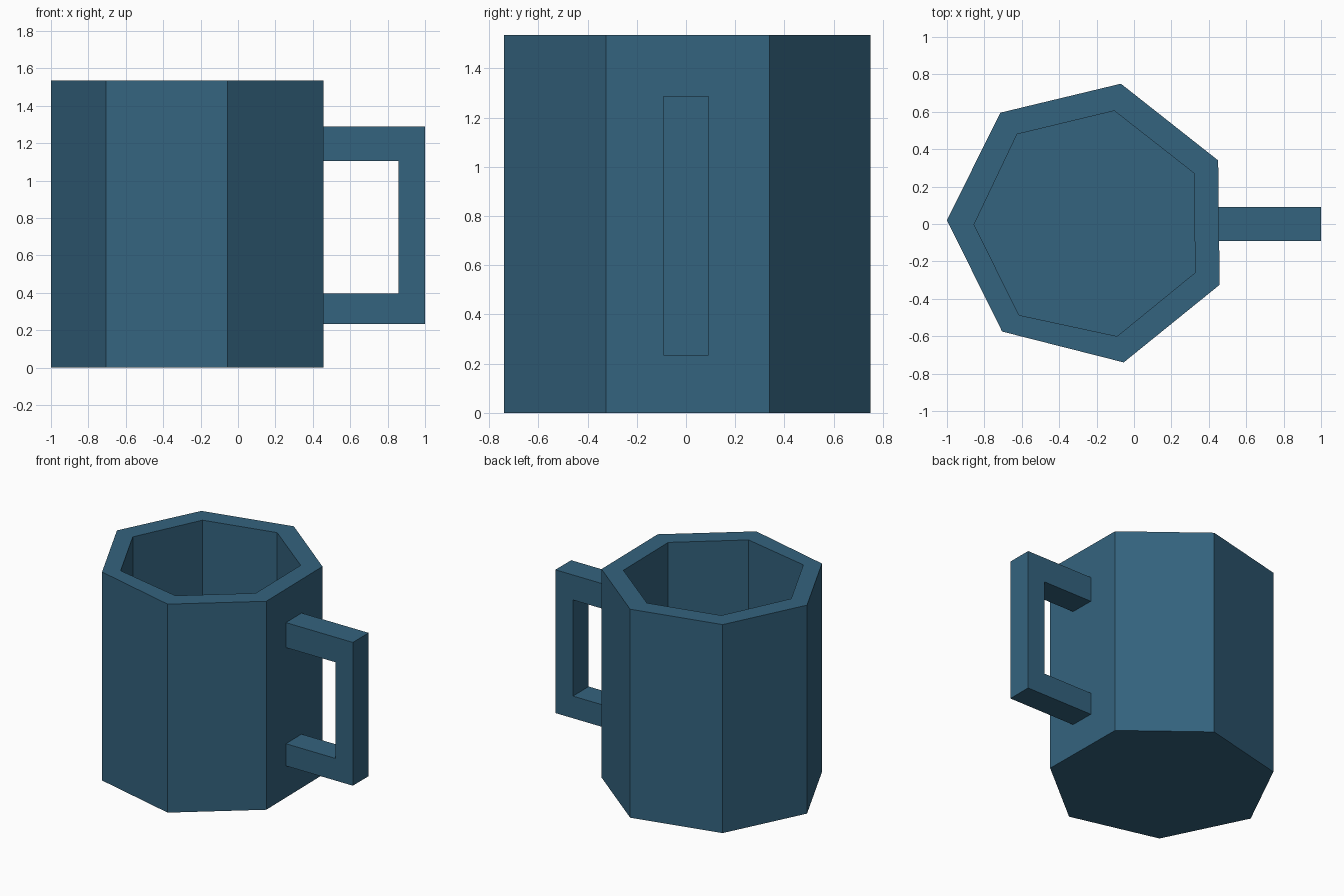
import bpy
import bmesh

if "Cube" in bpy.data.objects:
    bpy.data.objects.remove(bpy.data.objects["Cube"])

HEIGHT = 1.535
FLOOR = 0.14

blue = bpy.data.materials.new("slate_blue")
blue.diffuse_color = (0.034, 0.125, 0.21, 1)
blue.use_nodes = True
blue.node_tree.nodes["Principled BSDF"].inputs["Base Color"].default_value = blue.diffuse_color


def finish(name, bm):
    bmesh.ops.recalc_face_normals(bm, faces=bm.faces[:])
    mesh = bpy.data.meshes.new(name)
    bm.to_mesh(mesh)
    bm.free()
    mesh.materials.append(blue)
    obj = bpy.data.objects.new(name, mesh)
    bpy.context.collection.objects.link(obj)
    return obj


def bridge(bm, a, b):
    n = len(a)
    for i in range(n):
        j = (i + 1) % n
        bm.faces.new((a[i], a[j], b[j], b[i]))


# Mug body: slightly irregular seven-sided walls, rim and hollow
outer = [(-1, 0.02), (-0.715, 0.595), (-0.07, 0.75), (0.45, 0.34),
         (0.458, -0.325), (-0.055, -0.74), (-0.705, -0.575)]
inner = [(-0.855, -0.003), (-0.625, 0.48), (-0.105, 0.605), (0.32, 0.272),
         (0.327, -0.26), (-0.09, -0.6), (-0.615, -0.487)]
bm = bmesh.new()
rings = [[bm.verts.new((x, y, z)) for x, y in loop]
         for loop, z in ((outer, 0), (outer, HEIGHT), (inner, HEIGHT), (inner, FLOOR))]
for a, b in zip(rings, rings[1:]):
    bridge(bm, a, b)
bm.faces.new(rings[0])
bm.faces.new(rings[-1])
finish("mug_body", bm)

# Handle: C-shaped profile extruded across y, ends sunk into the wall
profile = [(0.42, 0.233), (1, 0.233), (1, 1.288), (0.42, 1.288),
           (0.42, 1.104), (0.857, 1.104), (0.857, 0.396), (0.42, 0.396)]
bm = bmesh.new()
front, back = [[bm.verts.new((x, y, z)) for x, z in profile] for y in (-0.092, 0.092)]
bridge(bm, front, back)
bm.faces.new(front)
bm.faces.new(back)
finish("handle", bm)
